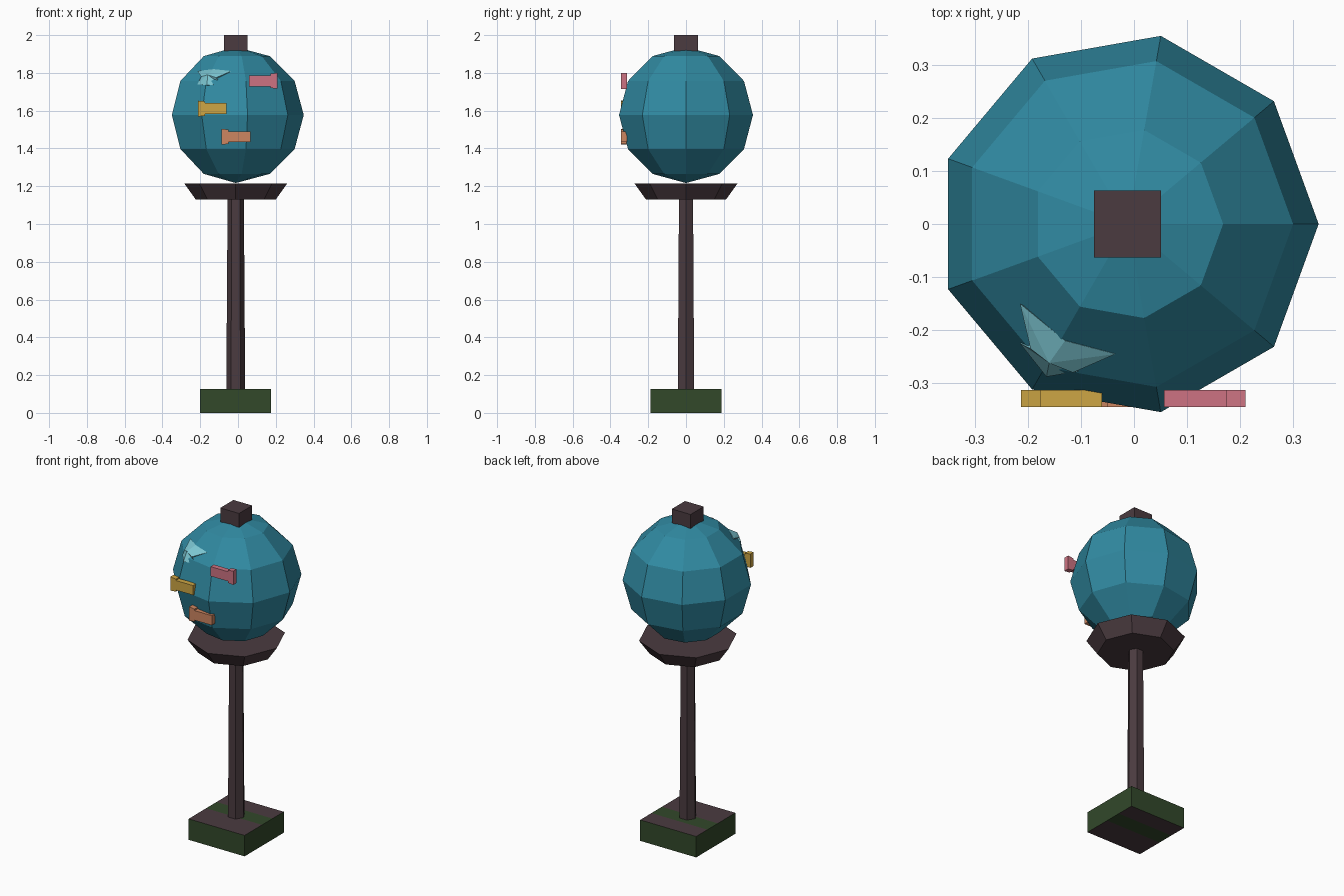
import bpy, bmesh
from math import sin, cos, pi, radians
from mathutils import Vector

cube = bpy.data.objects.get("Cube")
if cube:
    bpy.data.objects.remove(cube)

CX = -0.012  # shared axis of post and globe


def material(name, r, g, b):
    m = bpy.data.materials.new(name)
    m.use_nodes = True
    m.diffuse_color = (r, g, b, 1)
    m.node_tree.nodes["Principled BSDF"].inputs["Base Color"].default_value = (r, g, b, 1)
    return m


TEAL = material("teal", 0.030, 0.254, 0.361)
BROWN = material("dark brown", 0.070, 0.044, 0.051)
GREEN = material("moss green", 0.032, 0.065, 0.023)
YELLOW = material("mustard yellow", 0.61, 0.38, 0.058)
PINK = material("pink", 0.61, 0.171, 0.223)
ORANGE = material("orange", 0.61, 0.238, 0.119)
AQUA = material("pale aqua", 0.205, 0.578, 0.658)


def finish(name, bm, *mats):
    bmesh.ops.remove_doubles(bm, verts=bm.verts, dist=1e-5)
    bmesh.ops.recalc_face_normals(bm, faces=bm.faces)
    mesh = bpy.data.meshes.new(name)
    bm.to_mesh(mesh)
    bm.free()
    for m in mats:
        mesh.materials.append(m)
    obj = bpy.data.objects.new(name, mesh)
    bpy.context.collection.objects.link(obj)
    return obj


def lathe(name, sides, profile, mat):
    """Faceted solid of revolution; profile is (radius, height) from bottom to top."""
    bm = bmesh.new()
    rings = []
    for r, z in profile:
        if r < 1e-4:
            rings.append([bm.verts.new((CX, 0, z))] * sides)
        else:
            angles = [2 * pi * i / sides for i in range(sides)]
            rings.append([bm.verts.new((CX + r * cos(a), r * sin(a), z)) for a in angles])
    for low, high in zip(rings, rings[1:]):
        for i in range(sides):
            j = (i + 1) % sides
            corners = dict.fromkeys((low[i], low[j], high[j], high[i]))
            bm.faces.new(list(corners))
    for ring in (rings[0], rings[-1]):
        if ring[0] is not ring[1]:
            bm.faces.new(ring)
    return finish(name, bm, mat)


def box_mesh(low, high):
    bm = bmesh.new()
    bmesh.ops.create_cube(bm, size=1)
    low, high = Vector(low), Vector(high)
    for v in bm.verts:
        v.co = (low + high) / 2 + v.co * (high - low)
    return bm


# Square base: mossy sides, brown top and bottom crossed by a mossy band
bm = box_mesh((CX - 0.188, -0.188, 0), (CX + 0.188, 0.188, 0.127))
for y in (-0.02, 0.08):
    bmesh.ops.bisect_plane(bm, geom=bm.verts[:] + bm.edges[:] + bm.faces[:],
                           plane_co=(0, y, 0), plane_no=(0, 1, 0))
for f in bm.faces:
    f.normal_update()
    in_band = -0.02 < f.calc_center_median().y < 0.08
    f.material_index = 0 if abs(f.normal.z) < 0.5 or in_band else 1
finish("base", bm, GREEN, BROWN)

# Tapered post, flared tray and low-poly globe
lathe("post", 6, [(0.05, 0.12), (0.043, 1.14)], BROWN)
lathe("tray", 8, [(0.212, 1.13), (0.272, 1.214)], BROWN)
R, MID = 0.36, 1.577
lathe("globe", 9, [(R * cos(radians(t)), MID + R * sin(radians(t)))
                   for t in range(-90, 91, 30)], TEAL)

# Square cap
finish("cap", box_mesh((CX - 0.063, -0.063, 1.915), (CX + 0.063, 0.063, 2.0)), BROWN)


def tag(name, tip, direction, z, mat):
    """T-shaped tag: tall head at the tip end, slimmer body running inward."""
    outline = [(0, -0.042), (0.037, -0.038), (0.037, -0.029), (0.153, -0.029)]
    outline += [(u, -v) for u, v in reversed(outline)]
    bm = bmesh.new()
    face = bm.faces.new([bm.verts.new((tip + direction * u, -0.345, z + v)) for u, v in outline])
    out = bmesh.ops.extrude_face_region(bm, geom=[face])
    moved = [g for g in out["geom"] if isinstance(g, bmesh.types.BMVert)]
    bmesh.ops.translate(bm, verts=moved, vec=(0, 0.032, 0))
    finish(name, bm, mat)


tag("yellow_tag", -0.213, 1, 1.611, YELLOW)
tag("orange_tag", -0.087, 1, 1.462, ORANGE)
tag("pink_tag", 0.21, -1, 1.758, PINK)

# Faceted star shard half sunk into the globe
rim = [(-0.215, -0.15, 1.81), (-0.13, -0.22, 1.82), (-0.035, -0.245, 1.81),
       (-0.115, -0.28, 1.775), (-0.09, -0.275, 1.74), (-0.165, -0.288, 1.735),
       (-0.215, -0.225, 1.74), (-0.195, -0.235, 1.78)]
bm = bmesh.new()
verts = [bm.verts.new(p) for p in rim]
for pole in ((-0.16, -0.262, 1.79), (-0.12, -0.2, 1.72)):
    apex = bm.verts.new(pole)
    for a, b in zip(verts, verts[1:] + verts[:1]):
        bm.faces.new((a, b, apex))
finish("star_shard", bm, AQUA)
